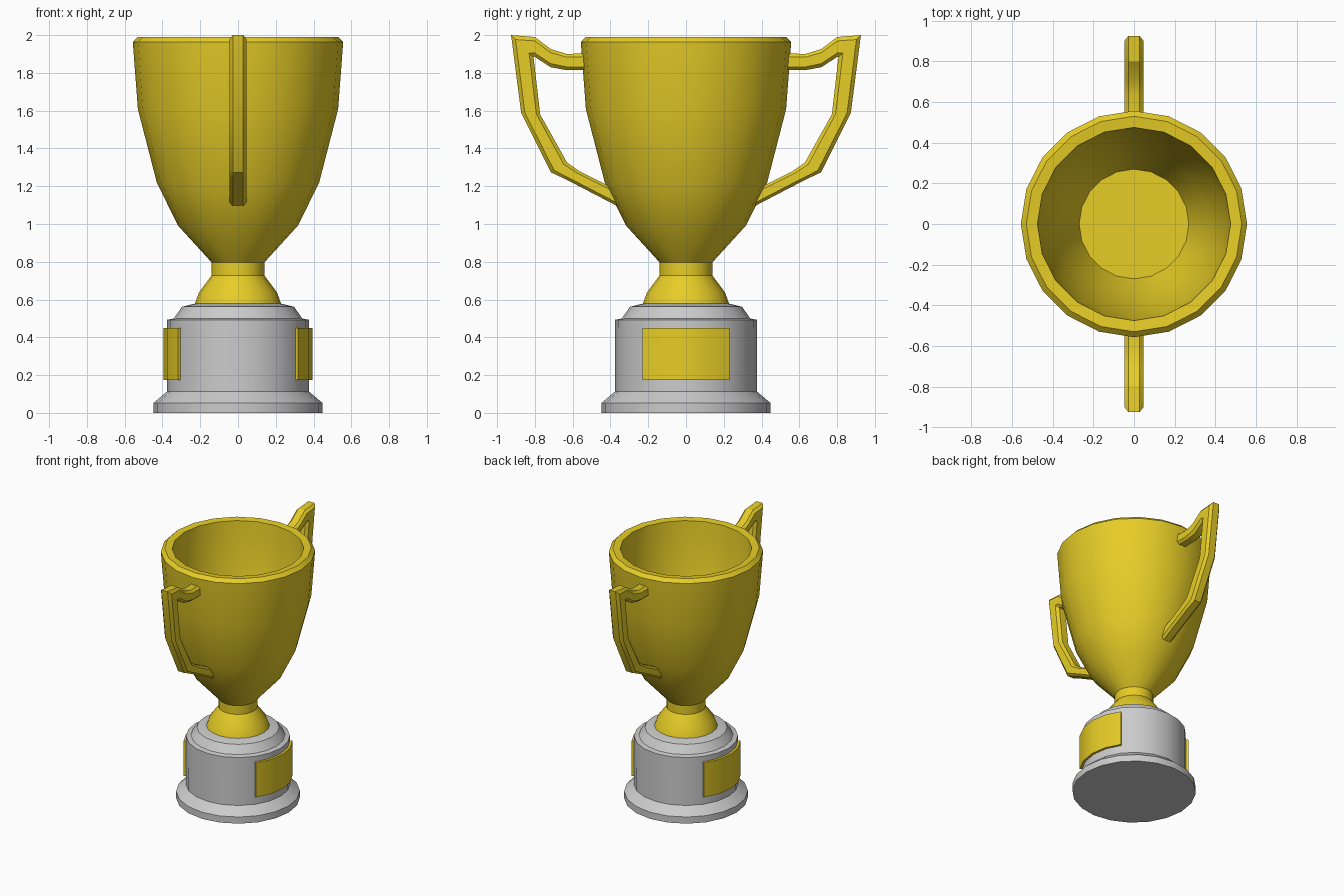
import bpy, bmesh
from math import sin, cos, pi, radians

if "Cube" in bpy.data.objects:
    bpy.data.objects.remove(bpy.data.objects["Cube"])

SIDES = 20

gold = bpy.data.materials.new("gold")
gold.diffuse_color = (0.8, 0.61, 0.02, 1)
gold.use_nodes = True
gold.node_tree.nodes["Principled BSDF"].inputs["Base Color"].default_value = gold.diffuse_color


def finish(name, bm, mat=None):
    bmesh.ops.recalc_face_normals(bm, faces=bm.faces)
    me = bpy.data.meshes.new(name)
    bm.to_mesh(me)
    bm.free()
    ob = bpy.data.objects.new(name, me)
    bpy.context.collection.objects.link(ob)
    if mat:
        me.materials.append(mat)
    bpy.ops.object.select_all(action='DESELECT')
    ob.select_set(True)
    bpy.context.view_layer.objects.active = ob
    bpy.ops.object.shade_smooth_by_angle(angle=radians(30))
    return ob


def skin(bm, rings):
    """Bridge equal rings of points and cap both ends."""
    loops = [[bm.verts.new(p) for p in ring] for ring in rings]
    n = len(loops[0])
    for a, b in zip(loops, loops[1:]):
        for i in range(n):
            j = (i + 1) % n
            bm.faces.new((a[i], a[j], b[j], b[i]))
    bm.faces.new(loops[0][::-1])
    bm.faces.new(loops[-1])


def lathe(name, profile, mat=None):
    bm = bmesh.new()
    skin(bm, [[(r * cos(2 * pi * i / SIDES), r * sin(2 * pi * i / SIDES), z)
               for i in range(SIDES)] for r, z in profile])
    return finish(name, bm, mat)


# Stepped grey plinth
lathe("base", [(.447, 0), (.447, .053), (.377, .112), (.375, .493),
               (.34, .5), (.297, .562), (.23, .578)])

# Stem and hollow cup in one turned profile
lathe("cup", [(.23, .573), (.207, .637), (.14, .727), (.14, .797),
              (.318, .992), (.43, 1.22), (.53, 1.608), (.557, 1.963),
              (.53, 1.99), (.475, 1.985), (.45, 1.61), (.36, 1.25),
              (.27, 1.04)], gold)

# Handles: inner and outer edge points (y, z) of each section
EDGES = [((.50, 1.815), (.50, 1.905)), ((.63, 1.814), (.63, 1.90)),
         ((.716, 1.83), (.716, 1.926)), ((.803, 1.886), (.80, 1.99)),
         ((.807, 1.882), (.926, 2.0)), ((.772, 1.58), (.873, 1.59)),
         ((.63, 1.326), (.715, 1.273)), ((.565, 1.28), (.635, 1.236)),
         ((.36, 1.178), (.345, 1.085))]
C = 0.6
OCTAGON = [(1, C), (C, 1), (-C, 1), (-1, C), (-1, -C), (-C, -1), (C, -1), (1, -C)]

for side, label in ((-1, "front"), (1, "back")):
    bm = bmesh.new()
    rings = []
    for (y0, z0), (y1, z1) in EDGES:
        rings.append([(0.046 * v,
                       side * ((y0 + y1) / 2 + u * (y1 - y0) / 2),
                       (z0 + z1) / 2 + u * (z1 - z0) / 2) for u, v in OCTAGON])
    skin(bm, rings)
    finish(label + "_handle", bm, gold)

# Curved plaques wrapped on both sides of the plinth
for side, label in ((-1, "left"), (1, "right")):
    bm = bmesh.new()
    rings = []
    for deg in (-36, -18, 0, 18, 36):
        a = radians(deg)
        rings.append([(side * r * cos(a), r * sin(a), z) for r, z in
                      ((.37, .175), (.394, .175), (.394, .45), (.37, .45))])
    skin(bm, rings)
    finish(label + "_plaque", bm, gold)
